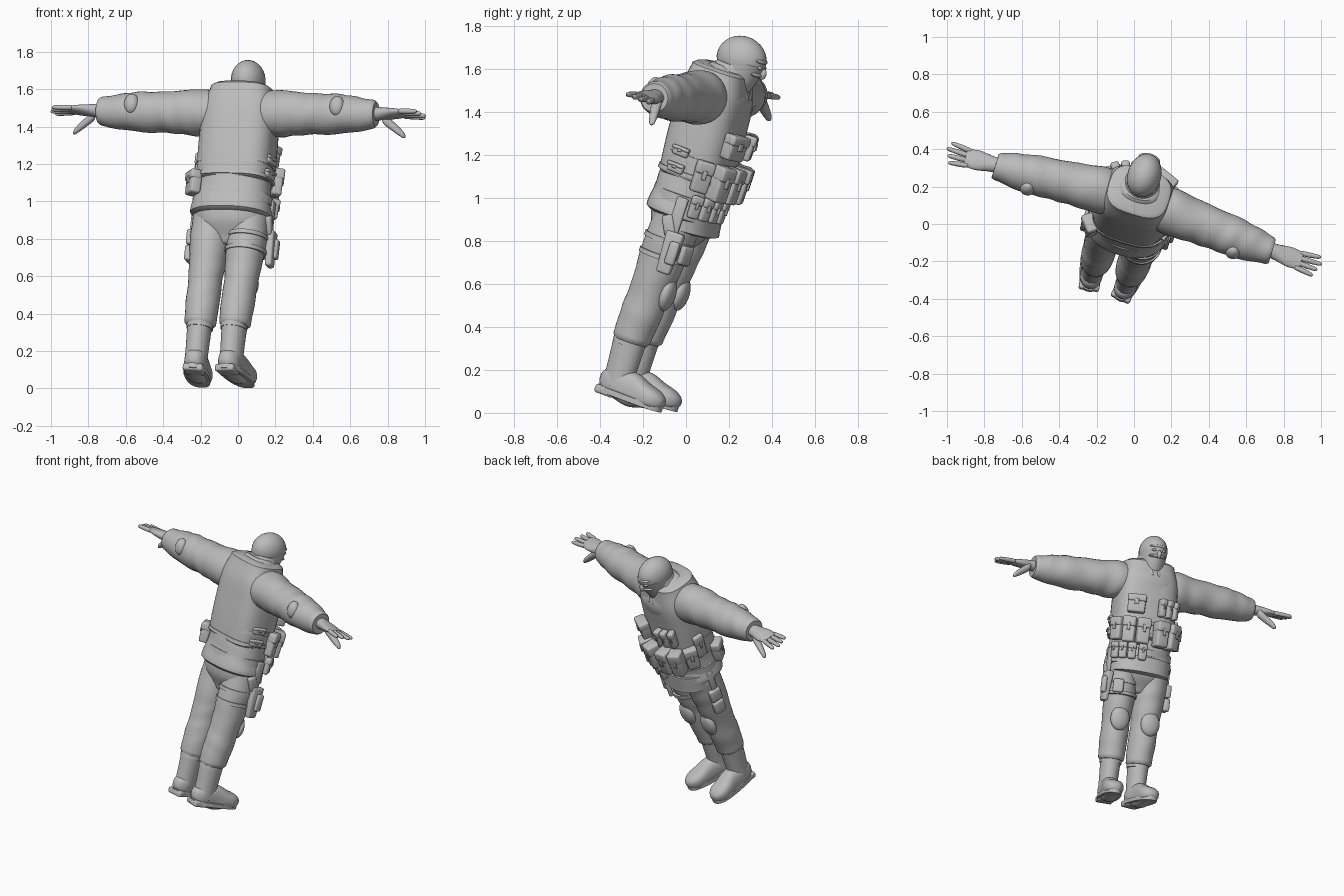
import bpy, bmesh, math
from mathutils import Matrix, Vector

if "Cube" in bpy.data.objects:
    bpy.data.objects.remove(bpy.data.objects["Cube"], do_unlink=True)

grey = bpy.data.materials.new("plain_grey")
grey.use_nodes = True
shade = (.5, .5, .5, 1)
grey.diffuse_color = shade
grey.node_tree.nodes["Principled BSDF"].inputs["Base Color"].default_value = shade

# The figure is built upright facing +y, then leaned and turned as a whole
up = Vector((.105, .305, .947)).normalized()
across = Vector((.953, -.3, -.024))
across = (across - up * across.dot(up)).normalized()
ahead = up.cross(across)
pose = Matrix.Translation((-.145, -.33, .085)) @ Matrix((across, ahead, up)).transposed().to_4x4()


def finish(name, bm, side):
    mirror = Matrix.Diagonal((side, 1, 1, 1))
    bmesh.ops.transform(bm, matrix=pose @ mirror, verts=bm.verts)
    bmesh.ops.recalc_face_normals(bm, faces=bm.faces)
    mesh = bpy.data.meshes.new(name)
    bm.to_mesh(mesh)
    bm.free()
    mesh.shade_smooth()
    mesh.set_sharp_from_angle(angle=math.radians(40))
    mesh.materials.append(grey)
    bpy.context.collection.objects.link(bpy.data.objects.new(name, mesh))


def outline_point(angle, power):
    # Point on a unit superellipse
    c, s = math.cos(angle), math.sin(angle)
    return math.copysign(abs(c) ** (2 / power), c), math.copysign(abs(s) ** (2 / power), s)


def smooth(values, t):
    # Smooth curve through evenly spaced values
    last = len(values) - 1
    i = min(int(t * last), last - 1)
    f = t * last - i
    a, b, c, d = values[max(i - 1, 0)], values[i], values[i + 1], values[min(i + 2, last)]
    return b + f / 2 * (c - a + f * (2 * a - 5 * b + 4 * c - d + f * (3 * (b - c) + d - a)))


def loft(name, start, end, widths, depth=1, heights=None, axis="z", side=1, power=2,
         sides=32, fold=0, cap=.02, place=Matrix()):
    # Rounded tube from start to end; cloth folds ripple its radius, cap rounds its ends
    u, v = {"x": (1, 2), "y": (0, 2), "z": (0, 1)}[axis]
    start, end = Vector(start), Vector(end)
    length = (end - start).length
    steps = 8 * len(widths)
    bm = bmesh.new()
    rings = []
    for step in range(steps + 1):
        t = step / steps
        width = smooth(widths, t)
        height = smooth(heights, t) if heights else width * depth
        inset = max(0, 1 - min(t, 1 - t) / cap)
        rounding = math.sqrt(1 - (inset * (.85 if cap < .1 else .95)) ** 2) if cap > .1 else 1 - inset * .12
        ring = []
        for i in range(sides):
            angle = math.tau * i / sides
            ripple = math.sin(t * length * 45 + 2 * math.sin(angle + t * 6)) + math.sin(t * length * 30 + 3 * angle) / 2
            scale = rounding * (1 + fold * ripple)
            p, q = outline_point(angle, power)
            point = start.lerp(end, t)
            point[u] += width * scale * p
            point[v] += height * scale * q
            ring.append(bm.verts.new(point))
        rings.append(ring)
    for low, high in zip(rings, rings[1:]):
        for i in range(sides):
            j = (i + 1) % sides
            bm.faces.new((low[i], low[j], high[j], high[i]))
    bm.faces.new(rings[0])
    bm.faces.new(rings[-1])
    bmesh.ops.transform(bm, matrix=place, verts=bm.verts)
    finish(name, bm, side)


def box(name, centre, size, yaw=0, tilt=0, roll=0, soft=.012, side=1, taper=1, place=Matrix()):
    bm = bmesh.new()
    bmesh.ops.create_cube(bm, size=1)
    for vert in bm.verts:
        narrow = taper if vert.co.z < 0 else 1
        vert.co = Vector((vert.co.x * size[0] * narrow, vert.co.y * size[1] * narrow, vert.co.z * size[2]))
    bmesh.ops.bevel(bm, geom=bm.edges[:], offset=min(soft, min(size) * .4), segments=3,
                    affect="EDGES", profile=.5)
    turn = Matrix.Rotation(yaw, 4, "Z") @ Matrix.Rotation(tilt, 4, "X") @ Matrix.Rotation(roll, 4, "Y")
    bmesh.ops.transform(bm, matrix=place @ Matrix.Translation(centre) @ turn, verts=bm.verts)
    finish(name, bm, side)


def ball(name, centre, size, side=1):
    bm = bmesh.new()
    bmesh.ops.create_uvsphere(bm, u_segments=28, v_segments=16, radius=1)
    bmesh.ops.transform(bm, matrix=Matrix.Translation(centre) @ Matrix.Diagonal((*size, 1)), verts=bm.verts)
    finish(name, bm, side)


def strap(name, centre, width, depth, tall=.025, side=1, power=2):
    half = Vector((0, 0, tall / 2))
    loft(name, Vector(centre) - half, Vector(centre) + half, (width, width), depth, side=side, power=power)


def pouch(name, degrees, height, size, reach=.2):
    # Flapped pouch strapped to the torso at a compass angle, front at 90
    angle = math.radians(degrees)
    x, y = outline_point(angle, 2.5)
    yaw = math.atan2(math.sin(angle) / .8, math.cos(angle)) - math.pi / 2
    out = Vector((-math.sin(yaw), math.cos(yaw), 0))
    wide, deep, tall = size
    centre = Vector((reach * x, .05 + reach * .8 * y, height)) + out * deep * .4
    lift = Vector((0, 0, tall))
    box(name, centre, size, yaw, taper=.94)
    box(name + "_flap", centre + out * .005 + lift * .3, (wide * 1.04, deep * 1.03, tall * .4), yaw)
    box(name + "_tab", centre + out * (deep / 2 + .005) + lift * .08, (wide / 4, .01, tall * .3), yaw)


# Jacket with a skirt dipping at the front, trouser seat and armour vest
loft("jacket", (0, .045, .89), (0, .03, 1.63), (.225, .205, .2, .2, .205, .2, .1), depth=.76, power=2.3, fold=.006)
loft("jacket_skirt", (0, .08, .84), (0, .055, .96), (.2, .21), depth=.76, power=2.3)
loft("trouser_seat", (0, .055, .73), (0, .045, .95), (.09, .18, .2), depth=.72, power=2.4)
loft("armour_vest", (0, .05, 1.07), (0, .015, 1.615), (.2, .205, .205, .2, .165), depth=.8, power=3)
strap("belt", (0, .045, .985), width=.218, depth=.75, tall=.05)
for height in (1.1, 1.18):
    strap("vest_strap", (0, .05, height), width=.21, depth=.8, power=3)

# Chest, waist and belt pouches
for degrees in range(54, 130, 24):
    pouch("magazine_pouch", degrees, 1.11, (.085, .085, .17))
for degrees in (24, 156):
    pouch("side_pouch", degrees, 1.12, (.085, .055, .15))
for degrees in (101, 114, 130):
    pouch("slim_pouch", degrees, 1.29, (.043, .055, .12))
for degrees in range(28, 90, 18):
    pouch("belt_pouch", degrees, .975, (.055, .04, .11), reach=.21)
for height in (1.12, 1.2):
    pouch("side_buckle", -12, height, (.09, .025, .045))
pouch("chest_pouch", 62, 1.29, (.12, .065, .12))
pouch("hip_pouch", 212, 1.05, (.1, .06, .13))
pouch("radio_pouch", 178, 1.17, (.07, .03, .16))

# Hooded head with eye opening, neck folds and collar
ball("hood", (0, .085, 1.68), (.09, .12, .107))
loft("mask", (0, .07, 1.5), (0, .095, 1.68), (.065, .08, .088), depth=1.27)
loft("neck_folds", (0, .045, 1.55), (0, .065, 1.65), (.105, .1, .085), depth=1, fold=.015)
ball("brow", (0, .175, 1.7), (.06, .032, .014))
ball("mask_edge", (0, .172, 1.635), (.06, .035, .014))
ball("nose", (0, .205, 1.645), (.014, .018, .026))

for word, side in (("left", 1), ("right", -1)):
    ball(word + "_eye", (.032, .19, 1.672), (.016, .014, .009), side)
    box(word + "_collar_flap", (.045, .155, 1.53), (.06, .018, .075), yaw=-.45, tilt=.45, roll=.4, side=side)

    # Sleeve and elbow pad
    loft(word + "_sleeve", (.08, .015, 1.47), (.775, -.035, 1.455), (.11, .126, .118, .11, .108, .095, .075),
         axis="x", side=side, fold=.018)
    ball(word + "_elbow_pad", (.575, -.11, 1.475), (.04, .035, .055), side)

    # Hand with spread fingers and a lowered thumb
    loft(word + "_palm", (.74, -.03, 1.46), (.94, -.04, 1.46), (.04, .045, .056, .05),
         heights=(.04, .033, .025, .016), axis="x", side=side)
    for k in range(4):
        spread = k - 1.5
        loft(word + "_finger", (.91, spread * .027 - .04, 1.46),
             (1.05 - abs(k - 2) * .015, spread * .037 - .04, 1.455),
             (.014, .014, .011), axis="x", side=side, sides=12, cap=.15)
    loft(word + "_thumb", (.8, -.01, 1.45), (.93, .035, 1.355), (.026, .024, .02, .014), depth=1.2,
         axis="x", side=side, sides=14, cap=.15)

    # Trouser leg and knee pad
    loft(word + "_trouser_leg", (.097, .02, .27), (.105, .06, .92), (.083, .09, .09, .1, .107, .105),
         depth=1.08, side=side, fold=.01)
    ball(word + "_knee_pad", (.107, .125, .535), (.065, .035, .08), side)

    # Boot with sole and heel, toes turned outward
    turn = Matrix.Translation((.095, 0, 0)) @ Matrix.Rotation(-.14, 4, "Z")
    loft(word + "_boot_shaft", (0, .025, .04), (0, .015, .3), (.06, .061, .064, .067), depth=1.2,
         side=side, place=turn)
    loft(word + "_boot_foot", (0, -.065, .07), (0, .28, .05), (.056, .06, .06, .066, .06),
         heights=(.06, .07, .08, .055, .045), axis="y", side=side, power=2.5, cap=.2, place=turn)
    loft(word + "_sole", (0, .105, .005), (0, .105, .035), (.066, .066), depth=2.6,
         side=side, power=2.5, place=turn)
    box(word + "_heel", (0, -.01, .015), (.11, .1, .04), side=side, place=turn)
    strap(word + "_boot_top", (.095, .015, .262), width=.071, depth=1.1, side=side)

# Thigh holster with sidearm and straps on one leg, flat pouches on the other
for height in (.7, .78):
    strap("thigh_strap", (.104, .05, height), width=.112, depth=1.08)
box("holster", (.222, .105, .735), (.05, .09, .2), roll=-.05, taper=.75)
box("holster_pocket", (.246, .125, .74), (.03, .05, .11))
box("sidearm_grip", (.215, .06, .855), (.035, .055, .1), tilt=.5)
box("holster_hanger", (.215, .085, .91), (.02, .055, .18))
box("front_thigh_pouch", (.16, .165, .74), (.07, .03, .09), yaw=-.5)
for height in (.69, .78):
    box("thigh_pouch", (-.215, .07, height), (.04, .08, .085))
box("thigh_pouch_hanger", (-.212, .06, .88), (.018, .04, .15))
